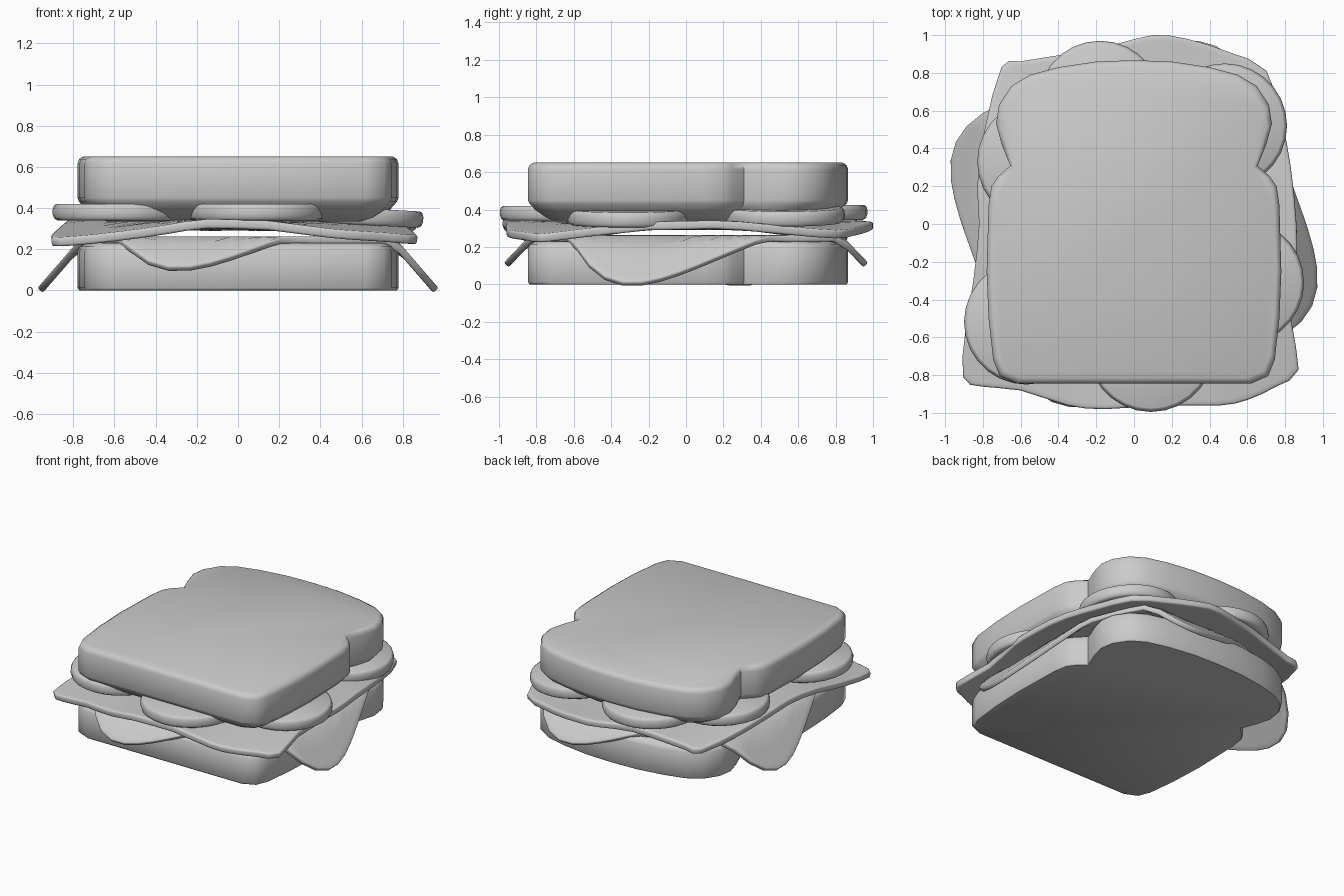
import bpy
import math
from math import radians, cos, sin

if "Cube" in bpy.data.objects:
    bpy.data.objects.remove(bpy.data.objects["Cube"])

GREY = (0.6, 0.6, 0.6, 1)
grey = bpy.data.materials.new("plain grey")
grey.use_nodes = True
grey.diffuse_color = GREY
grey.node_tree.nodes["Principled BSDF"].inputs["Base Color"].default_value = GREY


def loft(name, outline, rings, caps=True):
    """Stack copies of an outline; each ring is (scale, height or height function)."""
    n = len(outline)
    verts, faces = [], []
    for scale, height in rings:
        for x, y in outline:
            px, py = x * scale, y * scale
            verts.append((px, py, height(px, py) if callable(height) else height))
    for r in range(len(rings) - 1):
        for i in range(n):
            j = (i + 1) % n
            faces.append((r * n + i, r * n + j, (r + 1) * n + j, (r + 1) * n + i))
    last = (len(rings) - 1) * n
    faces.append(tuple(range(last, last + n)))
    if caps:
        faces.append(tuple(reversed(range(n))))
    mesh = bpy.data.meshes.new(name)
    mesh.from_pydata(verts, [], faces)
    mesh.materials.append(grey)
    obj = bpy.data.objects.new(name, mesh)
    bpy.context.collection.objects.link(obj)
    bpy.ops.object.select_all(action="DESELECT")
    obj.select_set(True)
    bpy.context.view_layer.objects.active = obj
    bpy.ops.object.shade_smooth_by_angle(angle=radians(50))
    return obj


def rounded(points, steps=3):
    """Closed smooth curve through the points."""
    out, n = [], len(points)
    for i in range(n):
        a, b, c, d = (points[(i + k) % n] for k in (-1, 0, 1, 2))
        for s in range(steps):
            t = s / steps
            out.append(tuple(
                b[k] + 0.5 * t * (c[k] - a[k] + t * (2 * a[k] - 5 * b[k] + 4 * c[k] - d[k]
                                  + t * (3 * (b[k] - c[k]) + d[k] - a[k])))
                for k in (0, 1)))
    return out


def sheet(name, outline, height, thickness):
    scales = (1, 0.97, 0.94, 0.9, 0.85, 0.75, 0.5, 0.2)
    obj = loft(name, outline, [(s, height) for s in scales], caps=False)
    solid = obj.modifiers.new("thickness", "SOLIDIFY")
    solid.thickness = thickness
    solid.offset = 0
    edge = obj.modifiers.new("soft edge", "BEVEL")
    edge.width = thickness * 0.25
    edge.segments = 2
    edge.limit_method = "ANGLE"
    edge.angle_limit = radians(50)
    return obj


# Bread slices: half outline mirrored across the middle
half = [(0.62, -0.845), (0.71, -0.805), (0.745, -0.72), (0.77, -0.5), (0.78, -0.25),
        (0.77, 0.1), (0.755, 0.2), (0.72, 0.25), (0.655, 0.31), (0.7, 0.42),
        (0.73, 0.53), (0.715, 0.63), (0.65, 0.73), (0.55, 0.79), (0.4, 0.83), (0.2, 0.86)]
bread = half + [(0, 0.867)] + [(-x, y) for x, y in reversed(half)]
loft("bottom_bread", bread, [(0.99, 0), (1, 0.012), (1, 0.19), (0.985, 0.215), (0.95, 0.23)])
loft("top_bread", bread, [(0.82, 0.335), (0.88, 0.355), (0.95, 0.395), (0.99, 0.43), (1, 0.45),
                          (1, 0.615), (0.99, 0.638), (0.965, 0.65)])


# Ham: turned rounded square whose corners droop over the bread
def ham_height(x, y):
    over = max(abs(x) / 0.78, abs(y) / 0.86) - 0.96
    return 0.245 - 0.9 * max(0, over)


ham = []
for i in range(64):
    a = i * math.tau / 64
    r = 0.85 / (abs(cos(a)) ** 4.5 + abs(sin(a)) ** 4.5) ** (1 / 4.5)
    ham.append((r * cos(a + radians(20)), r * sin(a + radians(20))))
sheet("ham_slice", ham, ham_height, 0.035)


# Cheese: wavy square with sagging corners
def cheese_height(x, y):
    return 0.318 - 0.15 * max(0, abs(x * y) - 0.18) + 0.006 * sin(7 * x + 4 * y)


cheese = [(-0.905, -0.81), (-0.8, -0.86), (-0.6, -0.88), (-0.35, -0.96), (-0.15, -0.98),
          (0.15, -0.96), (0.45, -0.96), (0.6, -0.93), (0.75, -0.86), (0.87, -0.77),
          (0.83, -0.5), (0.86, -0.2), (0.86, 0), (0.83, 0.3), (0.78, 0.55), (0.7, 0.81),
          (0.5, 0.91), (0.28, 0.98), (0.1, 1), (-0.1, 0.95), (-0.35, 0.9), (-0.6, 0.86),
          (-0.7, 0.83), (-0.79, 0.5), (-0.83, 0.2), (-0.82, 0), (-0.85, -0.3), (-0.89, -0.55)]
sheet("cheese_slice", rounded(cheese, 2), cheese_height, 0.045)

# Tomato slices: x, y, radius, height, sideways tilt
disc = [(cos(i * math.tau / 28), sin(i * math.tau / 28)) for i in range(28)]
slices = [(0.09, -0.66, 0.335, 0.38, 0), (-0.57, -0.52, 0.33, 0.38, 0),
          (0.57, -0.31, 0.33, 0.36, 3), (0.48, 0.52, 0.33, 0.37, 4),
          (-0.18, 0.64, 0.33, 0.385, 0), (-0.5, 0.33, 0.33, 0.375, 0)]
for number, (x, y, radius, z, tilt) in enumerate(slices, 1):
    tomato = loft(f"tomato_slice_{number}", disc,
                  [(0.93, -0.04), (0.98, -0.03), (1, -0.01), (1, 0.015), (0.98, 0.033), (0.94, 0.04)])
    tomato.location = (x, y, z)
    tomato.scale = (radius, radius, 1)
    tomato.rotation_euler = (0, radians(tilt), 0)
